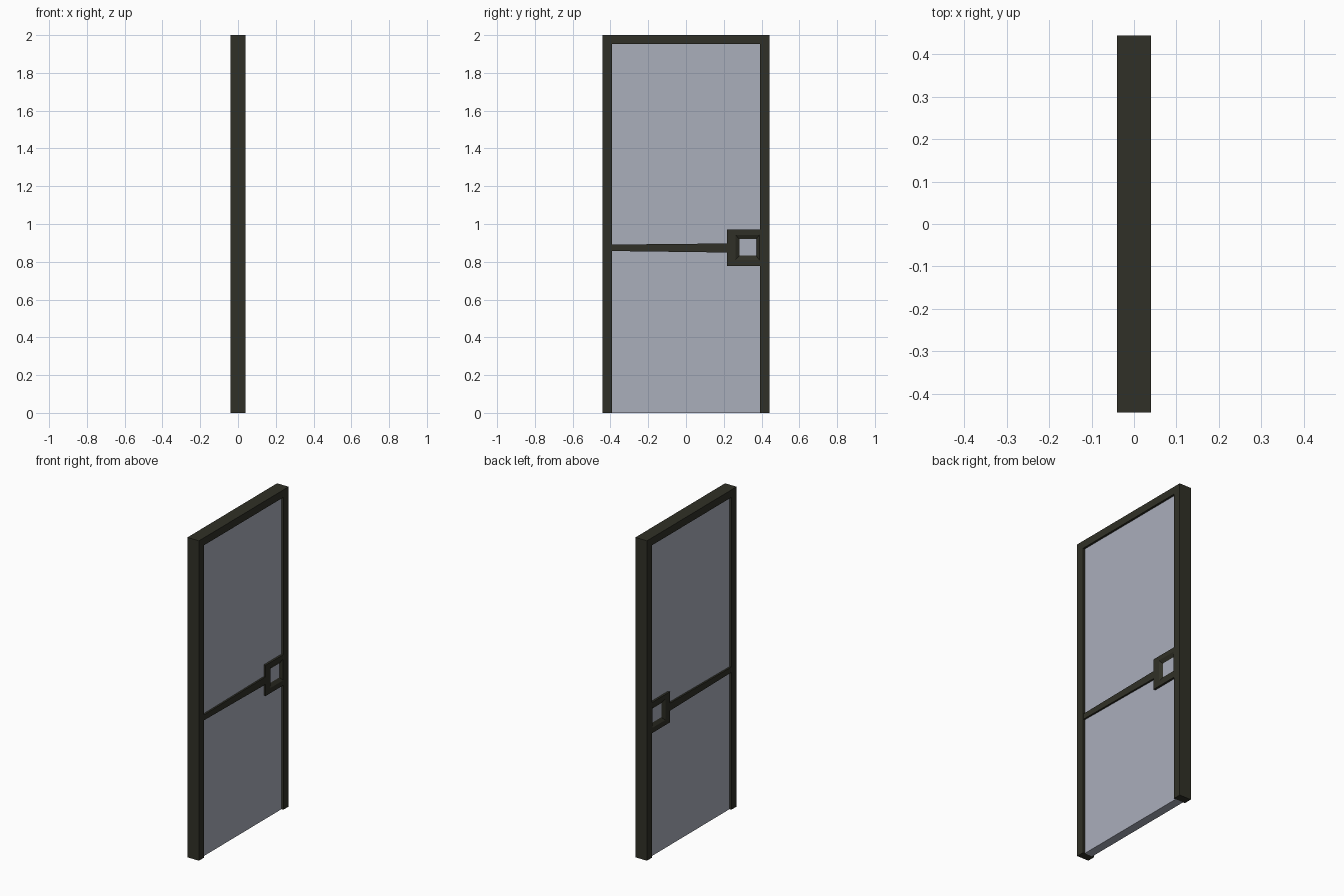
import bpy, bmesh

if "Cube" in bpy.data.objects:
    bpy.data.objects.remove(bpy.data.objects["Cube"])


def material(name, rgba):
    m = bpy.data.materials.new(name)
    m.diffuse_color = rgba
    m.use_nodes = True
    m.node_tree.nodes["Principled BSDF"].inputs["Base Color"].default_value = m.diffuse_color
    return m


dark = material("dark_bronze_metal", (0.030, 0.030, 0.020, 1.0))
pane = material("pale_grey_glass", (0.40, 0.425, 0.50, 0.7))


def finish(name, bm, mat):
    bmesh.ops.recalc_face_normals(bm, faces=bm.faces[:])
    me = bpy.data.meshes.new(name)
    bm.to_mesh(me)
    bm.free()
    me.materials.append(mat)
    ob = bpy.data.objects.new(name, me)
    bpy.context.collection.objects.link(ob)
    return ob


def slab(name, outline, half, mat):
    """Extrude a (y, z) outline symmetrically along x."""
    bm = bmesh.new()
    face = bm.faces.new([bm.verts.new((-half, y, z)) for y, z in outline])
    out = bmesh.ops.extrude_face_region(bm, geom=[face])
    for v in out["geom"]:
        if isinstance(v, bmesh.types.BMVert):
            v.co.x = half
    return finish(name, bm, mat)


def rect(y0, y1, z0, z1):
    return [(y0, z0), (y1, z0), (y1, z1), (y0, z1)]


W, IN, TOP, D = 0.443, 0.393, 1.953, 0.04

# Outer frame: two stiles and a head in one piece, open at the bottom
slab("door_frame", [(-W, 0), (-W, 2), (W, 2), (W, 0),
                    (IN, 0), (IN, TOP), (-IN, TOP), (-IN, 0)], D, dark)

# Glass panel
slab("glass_panel", rect(-IN, IN, 0, TOP), 0.027, pane)

# Slightly tapering middle rail
slab("middle_rail", [(-IN, 0.857), (0.22, 0.849), (0.22, 0.897), (-IN, 0.891)],
     0.038, dark)

# Square lock surround with a sloped opening on both faces
loops = [(D, rect(0.217, 0.398, 0.778, 0.970)),
         (D, rect(0.262, 0.388, 0.810, 0.943)),
         (0.027, rect(0.282, 0.372, 0.832, 0.920))]
loops += [(-x, r) for x, r in reversed(loops)]
bm = bmesh.new()
rings = [[bm.verts.new((x, y, z)) for y, z in r] for x, r in loops]
for i, a in enumerate(rings):
    b = rings[(i + 1) % len(rings)]
    for j in range(4):
        k = (j + 1) % 4
        bm.faces.new((a[j], a[k], b[k], b[j]))
finish("lock_surround", bm, dark)
